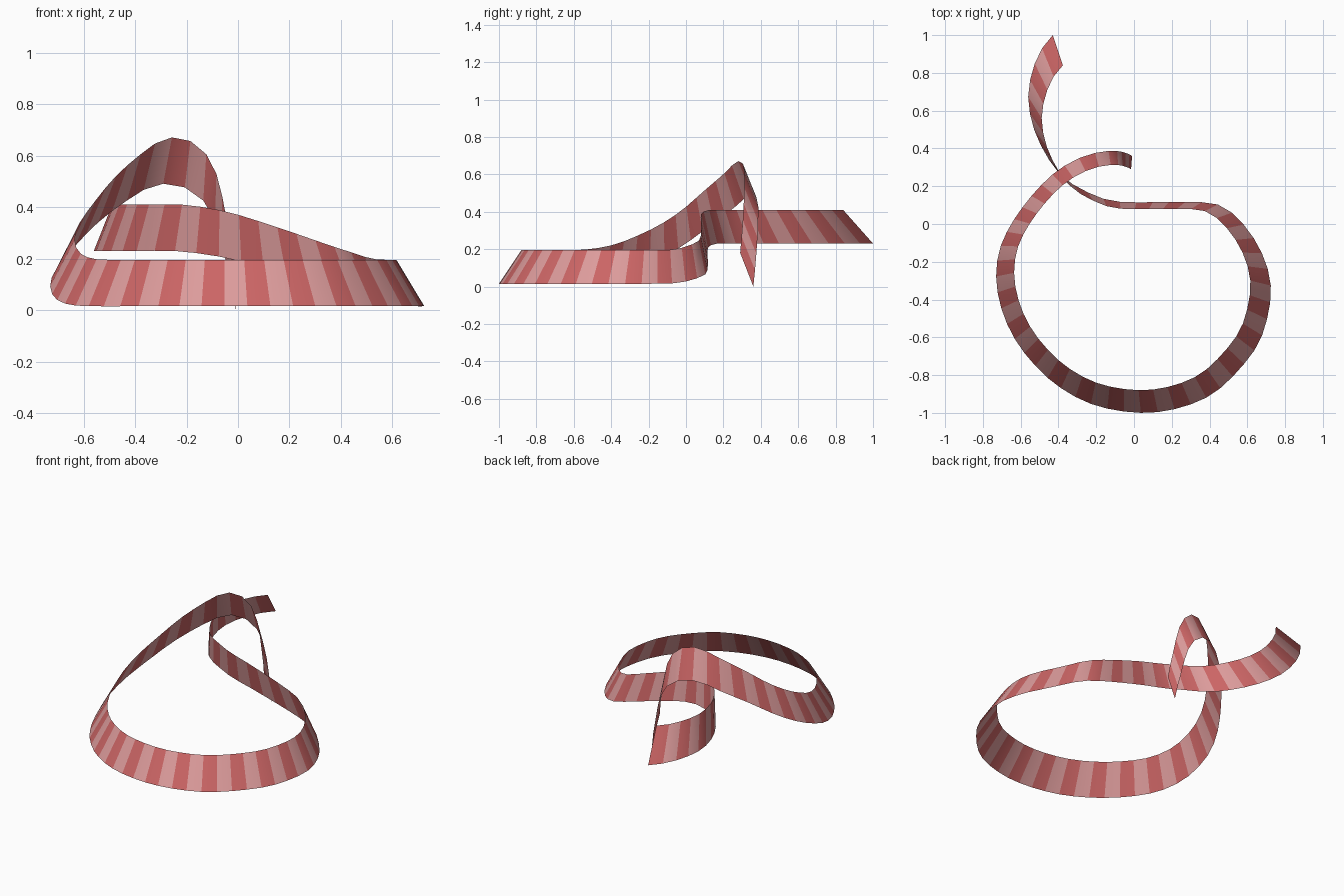
import bpy, bmesh
from mathutils import Vector

if "Cube" in bpy.data.objects:
    bpy.data.objects.remove(bpy.data.objects["Cube"])

# Path of the ribbon's lower edge, from the steep drop to the tail (x, y, z)
PATH = [(-.01, .36, .0), (-.027, .37, .1), (-.05, .378, .2), (-.068, .383, .28), (-.108, .387, .39),
        (-.178, .383, .462), (-.26, .36, .49), (-.34, .325, .48), (-.44, .255, .42),
        (-.55, .14, .335), (-.65, 0, .23), (-.71, -.13, .155), (-.73, -.27, .095),
        (-.71, -.42, .045), (-.65, -.575, .02), (-.55, -.72, .015), (-.4, -.86, .015),
        (-.2, -.962, .015), (.05, -1, .015), (.27, -.965, .015), (.45, -.875, .015),
        (.63, -.68, .015), (.7, -.52, .015), (.725, -.34, .015), (.69, -.185, .015),
        (.61, -.04, .02), (.5, .075, .05), (.41, .11, .075), (.26, .117, .12),
        (.01, .115, .19), (-.13, .125, .217), (-.25, .17, .23), (-.36, .235, .23),
        (-.43, .31, .23), (-.5, .43, .23), (-.545, .555, .23), (-.56, .69, .23),
        (-.535, .82, .23), (-.49, .925, .23), (-.43, 1, .23)]
STRIPES = 67          # odd, so both ends are red
HEIGHT, TAPER = .18, .86
CENTRE = Vector((-.05, -.143, 0))


def smooth_path(pts, n):
    """Catmull-Rom curve through pts, resampled to n equal steps."""
    p = [Vector(q) for q in pts]
    p = [2 * p[0] - p[1]] + p + [2 * p[-1] - p[-2]]
    fine = []
    for a, b, c, d in zip(p, p[1:], p[2:], p[3:]):
        for i in range(30):
            t = i / 30
            fine.append(.5 * (2 * b + (c - a) * t + (2 * a - 5 * b + 4 * c - d) * t * t
                              + (3 * b - a - 3 * c + d) * t ** 3))
    fine.append(p[-2])
    dist = [0]
    for a, b in zip(fine, fine[1:]):
        dist.append(dist[-1] + (b - a).length)
    out, k = [], 0
    for i in range(n + 1):
        s = dist[-1] * i / n
        while k < len(fine) - 2 and dist[k + 1] < s:
            k += 1
        out.append(fine[k].lerp(fine[k + 1], (s - dist[k]) / (dist[k + 1] - dist[k])))
    return out


def material(name, rgb):
    m = bpy.data.materials.new(name)
    m.diffuse_color = (*rgb, 1)
    m.use_nodes = True
    m.node_tree.nodes["Principled BSDF"].inputs["Base Color"].default_value = m.diffuse_color
    return m


# Ribbon: lower edge raised and tapered towards the centre, one face per stripe
bm = bmesh.new()
rows = []
for q in smooth_path(PATH, STRIPES):
    top = CENTRE + (q - CENTRE) * TAPER
    top.z = q.z + HEIGHT
    rows.append((bm.verts.new(q), bm.verts.new(top)))
for i, (a, b) in enumerate(zip(rows, rows[1:])):
    f = bm.faces.new((a[0], a[1], b[1], b[0]))
    f.material_index = i % 2
    f.smooth = True
mesh = bpy.data.meshes.new("ribbon")
bm.to_mesh(mesh)
bm.free()
mesh.materials.append(material("red", (.60, .13, .13)))
mesh.materials.append(material("pink", (.72, .33, .33)))
ribbon = bpy.data.objects.new("ribbon", mesh)
bpy.context.collection.objects.link(ribbon)
